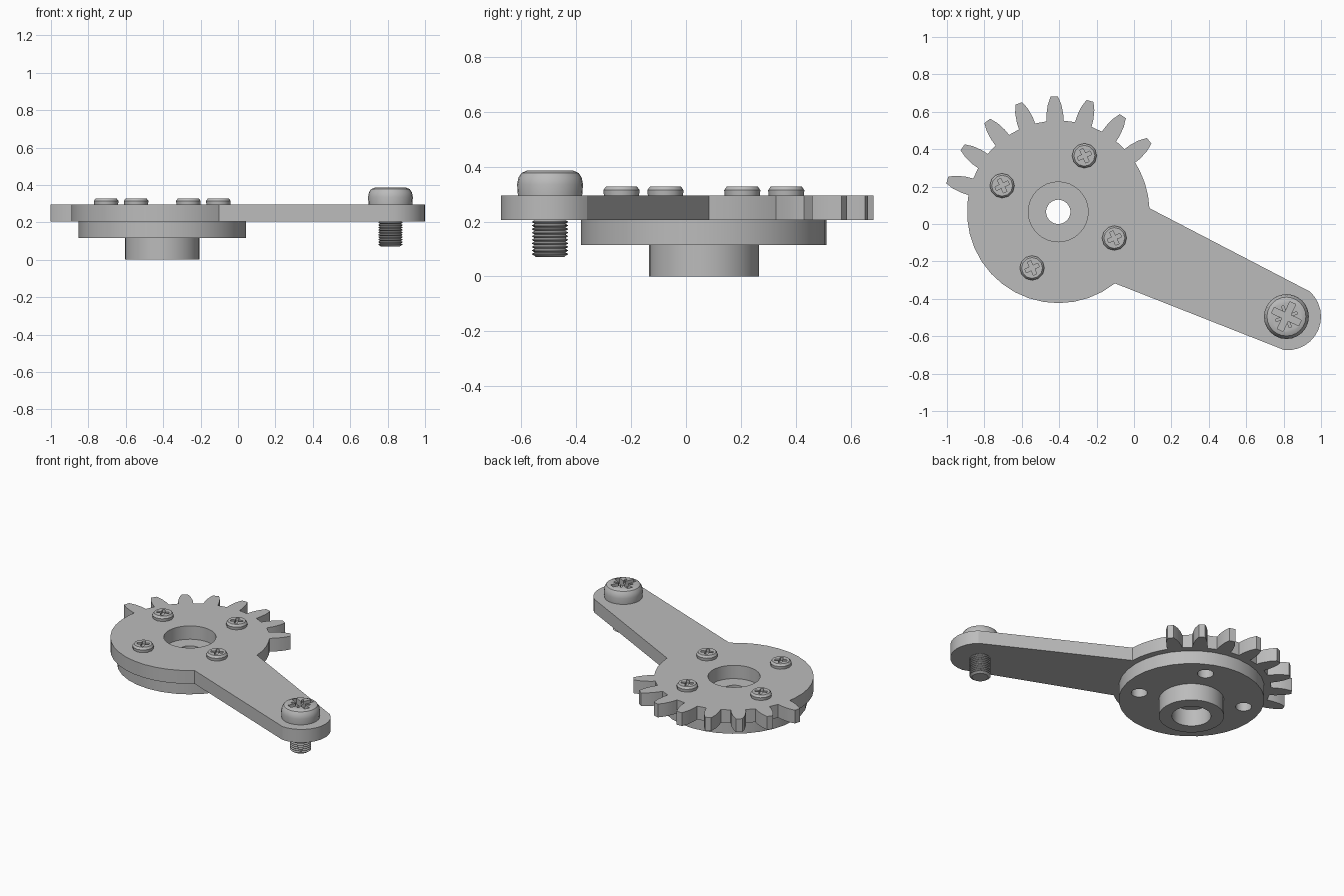
import bpy, bmesh
from math import cos, sin, radians, pi

if "Cube" in bpy.data.objects:
    bpy.data.objects.remove(bpy.data.objects["Cube"])

GREY = (0.5, 0.5, 0.5, 1)
steel = bpy.data.materials.new("plain grey")
steel.use_nodes = True
steel.diffuse_color = GREY
steel.node_tree.nodes["Principled BSDF"].inputs["Base Color"].default_value = GREY

CX, CY = -0.405, 0.065          # gear axis
TX, TY = 0.815, -0.495          # arm tip
BASE, TOP = 0.205, 0.295        # plate bottom and top


def finish(bm, name):
    bmesh.ops.remove_doubles(bm, verts=bm.verts, dist=1e-5)
    bmesh.ops.recalc_face_normals(bm, faces=bm.faces)
    mesh = bpy.data.meshes.new(name)
    bm.to_mesh(mesh)
    bm.free()
    mesh.materials.append(steel)
    ob = bpy.data.objects.new(name, mesh)
    bpy.context.collection.objects.link(ob)
    return ob


def lathe(name, profile, x, y, sides, closed=False):
    """Turn a (radius, height) profile about a vertical axis."""
    bm = bmesh.new()
    rings = [[bm.verts.new((x + r * cos(2 * pi * i / sides), y + r * sin(2 * pi * i / sides), z))
              for i in range(sides)] for r, z in profile]
    pairs = list(zip(rings, rings[1:]))
    if closed:
        pairs.append((rings[-1], rings[0]))
    else:
        bm.faces.new(rings[0])
        bm.faces.new(rings[-1])
    for a, b in pairs:
        for i in range(sides):
            j = (i + 1) % sides
            bm.faces.new((a[i], a[j], b[j], b[i]))
    return finish(bm, name)


def prism(name, outline, low, high):
    bm = bmesh.new()
    face = bm.faces.new([bm.verts.new((x, y, low)) for x, y in outline])
    top = bmesh.ops.extrude_face_region(bm, geom=[face])["geom"]
    bmesh.ops.translate(bm, vec=(0, 0, high - low),
                        verts=[v for v in top if isinstance(v, bmesh.types.BMVert)])
    return finish(bm, name)


def polar(x, y, r, degrees):
    return x + r * cos(radians(degrees)), y + r * sin(radians(degrees))


def arc(x, y, r, start, end, steps):
    return [polar(x, y, r, start + (end - start) * i / steps) for i in range(steps + 1)]


def cut(ob, cutter):
    mod = ob.modifiers.new("cut", 'BOOLEAN')
    mod.operation, mod.object, mod.solver = 'DIFFERENCE', cutter, 'EXACT'
    bpy.context.view_layer.objects.active = ob
    bpy.ops.object.modifier_apply(modifier=mod.name)
    bpy.data.objects.remove(cutter)


def slot(ob, x, y, length, width, angle, low, high):
    a = radians(angle)
    corners = [(-length, -width), (length, -width), (length, width), (-length, width)]
    outline = [(x + (u * cos(a) - v * sin(a)) / 2, y + (u * sin(a) + v * cos(a)) / 2)
               for u, v in corners]
    cut(ob, prism("cutter", outline, low, high))


def smooth(ob, angle=30):
    bpy.ops.object.select_all(action='DESELECT')
    ob.select_set(True)
    bpy.context.view_layer.objects.active = ob
    bpy.ops.object.shade_smooth_by_angle(angle=radians(angle))


# Gear sector and arm cut from one plate
ROOT = 0.488
TOOTH = [(ROOT, 5.4), (0.525, 4.9), (0.575, 3.6), (0.617, 1.8)]
outline = arc(CX, CY, ROOT, 2.3, 27, 3)
for k in range(8):
    mid = 38 + 18 * k
    outline += [polar(CX, CY, r, mid - half) for r, half in TOOTH]
    outline += [polar(CX, CY, r, mid + half) for r, half in reversed(TOOTH)]
outline += arc(CX, CY, ROOT, 175, 308.4, 14)
outline += arc(TX + 0.005, TY, 0.18, -95, 48, 12)
plate = prism("gear_arm_plate", outline, BASE, TOP)
cut(plate, lathe("cutter", [(0.16, BASE - 0.1), (0.16, TOP + 0.1)], CX, CY, 32))
smooth(plate, 20)

# Flanged hub with a stepped bore
hub = lathe("flanged_hub", [(0.065, BASE), (0.447, BASE), (0.447, 0.115), (0.2, 0.115),
                            (0.2, 0), (0.12, 0), (0.12, 0.115), (0.065, 0.115)],
            CX, CY, 32, closed=True)

# Four small screws, each above a hole in the flange
for n in range(4):
    x, y = polar(CX, CY, 0.331, 65 + 90 * n)
    cut(hub, lathe("cutter", [(0.05, 0.05), (0.05, BASE + 0.05)], x, y, 16))
    screw = lathe(f"small_screw_{n + 1}", [(0.064, TOP), (0.066, 0.314), (0.056, 0.328)], x, y, 12)
    for angle in (25, 115):
        slot(screw, x, y, 0.076, 0.02, angle, 0.308, 0.4)
    smooth(screw)
smooth(hub)

# Large round-headed screw through the arm tip, with ridged thread
profile = [(0.05, 0.07)]
ridges = 10
pitch = (BASE - 0.075) / ridges
for i in range(ridges):
    z = 0.075 + i * pitch
    profile += [(0.056, z), (0.065, z + pitch * 0.4), (0.065, z + pitch * 0.6)]
profile += [(0.056, BASE), (0.056, TOP), (0.117, TOP), (0.12, 0.335), (0.115, 0.36),
            (0.104, 0.377), (0.085, 0.385)]
bolt = lathe("arm_screw", profile, TX, TY, 24)
for angle in (65, 155):
    slot(bolt, TX, TY, 0.16, 0.034, angle, 0.345, 0.5)
for angle in (20, 110):
    slot(bolt, TX, TY, 0.12, 0.012, angle, 0.365, 0.5)
smooth(bolt)
